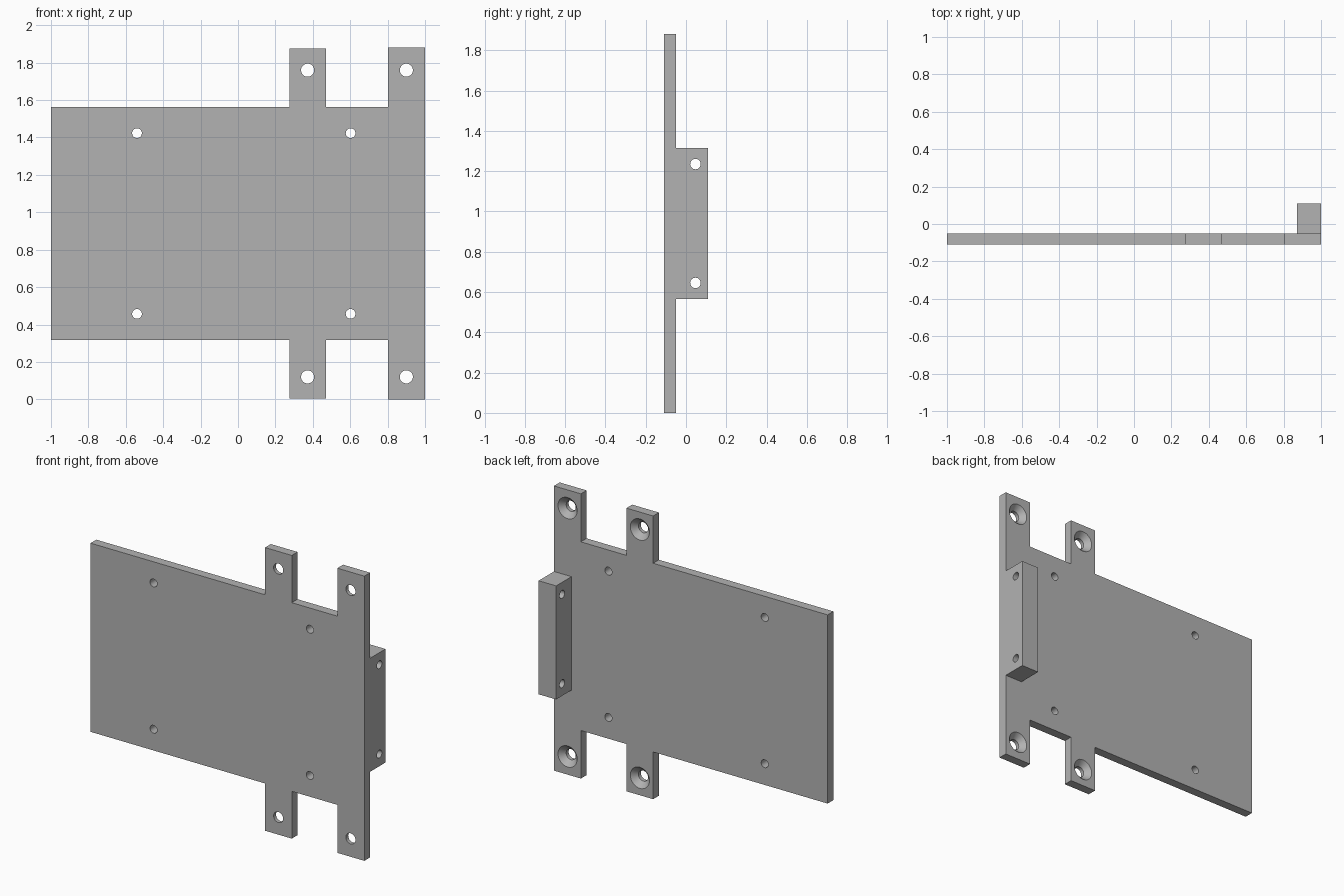
import bpy, bmesh
from math import cos, sin, tau
from mathutils import Matrix

cube = bpy.data.objects.get("Cube")
if cube:
    bpy.data.objects.remove(cube, do_unlink=True)

grey = bpy.data.materials.new("plain_grey")
grey.use_nodes = True
colour = (0.45, 0.45, 0.45, 1)
grey.diffuse_color = colour
grey.node_tree.nodes["Principled BSDF"].inputs["Base Color"].default_value = colour

MID = 0.94                      # height of the mirror line
FRONT, BACK = -0.11, -0.05      # plate faces


def make_object(name, bm):
    bmesh.ops.recalc_face_normals(bm, faces=bm.faces)
    mesh = bpy.data.meshes.new(name)
    bm.to_mesh(mesh)
    bm.free()
    mesh.materials.append(grey)
    obj = bpy.data.objects.new(name, mesh)
    bpy.context.collection.objects.link(obj)
    return obj


def add_drill(bm, profile, matrix, sides=32):
    """Closed lathed solid; profile is (radius, distance along local z)."""
    rings = [[bm.verts.new(matrix @ Matrix.Translation(
        (r * cos(tau * i / sides), r * sin(tau * i / sides), d)).translation)
        for i in range(sides)] for r, d in profile]
    for a, b in zip(rings, rings[1:]):
        for i in range(sides):
            j = (i + 1) % sides
            bm.faces.new((a[i], a[j], b[j], b[i]))
    bm.faces.new(rings[0][::-1])
    bm.faces.new(rings[-1])


def cut(obj, cutter):
    mod = obj.modifiers.new("holes", "BOOLEAN")
    mod.operation = "DIFFERENCE"
    mod.solver = "EXACT"
    mod.object = cutter
    cutter.hide_render = True
    bpy.ops.object.select_all(action="DESELECT")
    bpy.context.view_layer.objects.active = obj
    obj.select_set(True)
    bpy.ops.object.modifier_apply(modifier=mod.name)
    bpy.data.objects.remove(cutter, do_unlink=True)
    bpy.ops.object.shade_smooth_by_angle(angle=0.5)


# Plate with four tabs: upper outline mirrored downwards
upper = [(-1, 0.623), (0.275, 0.623), (0.275, 0.935), (0.47, 0.935),
         (0.47, 0.623), (0.803, 0.623), (0.803, 0.94), (1, 0.94)]
outline = upper + [(x, -h) for x, h in reversed(upper)]
bm = bmesh.new()
face = bm.faces.new([bm.verts.new((x, FRONT, MID + h)) for x, h in outline])
extruded = bmesh.ops.extrude_face_region(bm, geom=[face])["geom"]
bmesh.ops.translate(bm, vec=(0, BACK - FRONT, 0),
                    verts=[v for v in extruded if isinstance(v, bmesh.types.BMVert)])
plate = make_object("mounting_plate", bm)

# Plate holes: plain in the panel, countersunk from the back in the tabs
plain = [(0.026, -0.2), (0.026, 0.05)]
countersunk = [(0.035, -0.2), (0.035, -0.085), (0.07, BACK), (0.07, 0)]
along_y = Matrix.Rotation(-tau / 4, 4, "X")
bm = bmesh.new()
for x, h, profile in [(-0.54, 0.483, plain), (0.602, 0.483, plain),
                      (0.372, 0.82, countersunk), (0.9, 0.82, countersunk)]:
    for side in (1, -1):
        add_drill(bm, profile, Matrix.Translation((x, 0, MID + side * h)) @ along_y)
cut(plate, make_object("plate_drills", bm))

# Side block standing on the back of the plate
bm = bmesh.new()
bmesh.ops.create_cube(bm, size=1, matrix=Matrix.Translation((0.936, 0.03, MID))
                      @ Matrix.Diagonal((0.128, 0.16, 0.75, 1)))
block = make_object("side_block", bm)

# Block holes running sideways
along_x = Matrix.Rotation(tau / 4, 4, "Y")
bm = bmesh.new()
for side in (1, -1):
    add_drill(bm, [(0.026, 0.8), (0.026, 1.1)],
              Matrix.Translation((0, 0.047, MID + side * 0.295)) @ along_x)
cut(block, make_object("block_drills", bm))
